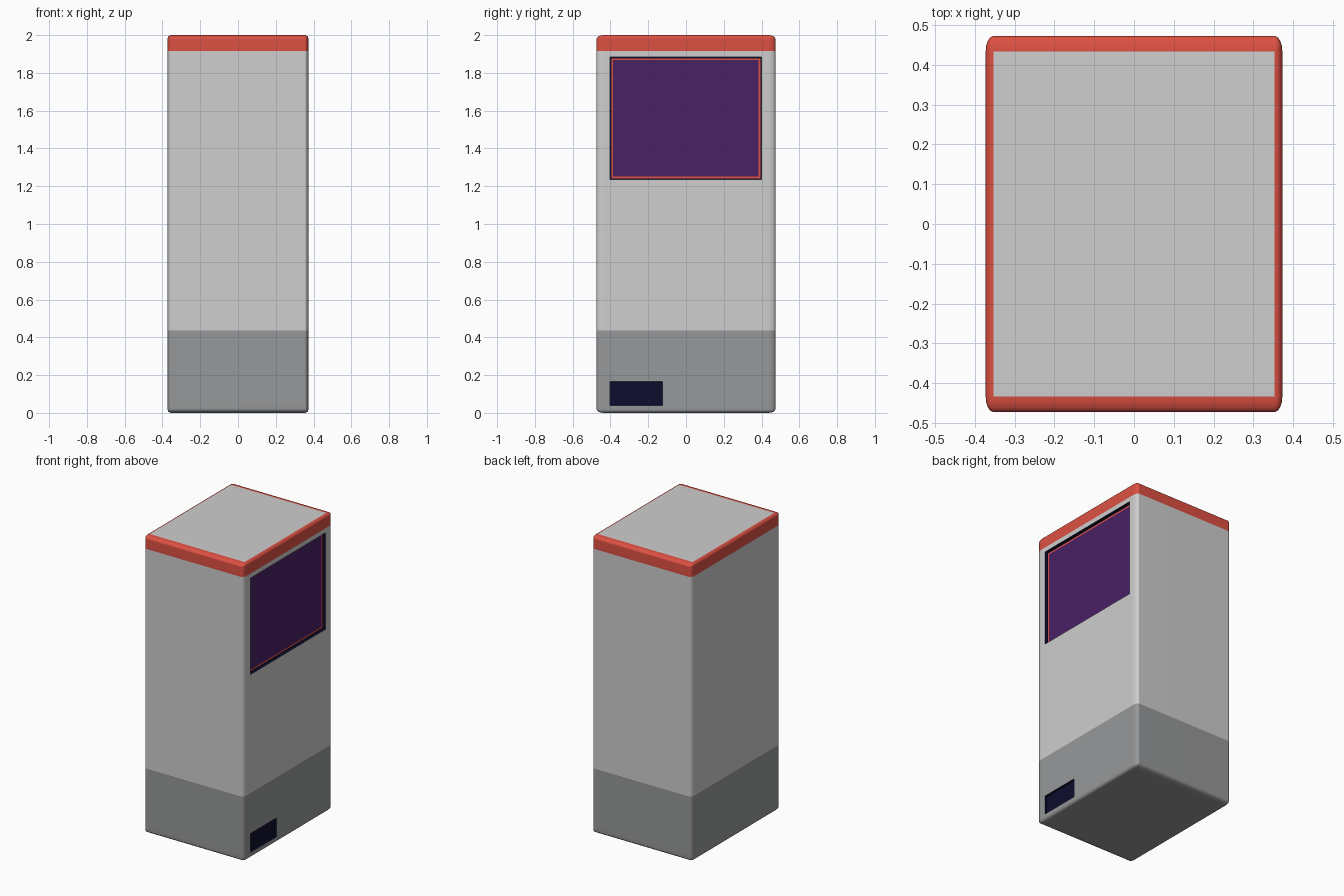
import bpy, bmesh
from mathutils import Matrix, Vector

if "Cube" in bpy.data.objects:
    bpy.data.objects.remove(bpy.data.objects["Cube"])

W, D, H = 0.746, 0.946, 2.0
COLOURS = [("light grey", (0.62, 0.62, 0.62)), ("dark grey", (0.31, 0.315, 0.32)),
           ("red", (0.72, 0.08, 0.055)), ("navy", (0.004, 0.004, 0.028)),
           ("purple", (0.068, 0.015, 0.13))]
LIGHT, DARK, RED, NAVY, PURPLE = range(5)

mesh = bpy.data.meshes.new("kiosk_cabinet")
cabinet = bpy.data.objects.new("kiosk_cabinet", mesh)
bpy.context.collection.objects.link(cabinet)
for name, rgb in COLOURS:
    m = bpy.data.materials.new(name)
    m.diffuse_color = (*rgb, 1)
    m.use_nodes = True
    m.node_tree.nodes["Principled BSDF"].inputs["Base Color"].default_value = m.diffuse_color
    mesh.materials.append(m)

# Rounded body: bevelled at double width and height, then squeezed
bm = bmesh.new()
bmesh.ops.create_cube(bm, size=1)
bmesh.ops.scale(bm, vec=(W * 2, D, H * 2), verts=bm.verts)
bmesh.ops.bevel(bm, geom=bm.edges[:], offset=0.039, segments=4, profile=0.5, affect='EDGES')
bmesh.ops.scale(bm, vec=(0.5, 1, 0.5), verts=bm.verts)
bmesh.ops.translate(bm, vec=(0, 0, H / 2), verts=bm.verts)


def cut(axis, value):
    co, no = Vector((0, 0, 0)), Vector((0, 0, 0))
    co[axis], no[axis] = value, 1
    bmesh.ops.bisect_plane(bm, geom=bm.verts[:] + bm.edges[:] + bm.faces[:],
                           plane_co=co, plane_no=no, dist=1e-5)


# Cuts for the colour bands, the screen and the lower slot (y0, y1, z0, z1)
SCREEN = (-0.402, 0.400, 1.235, 1.884)
SLOT = (-0.402, -0.125, 0.038, 0.165)
for z in (0.437, 1.915) + SCREEN[2:] + SLOT[2:]:
    cut(2, z)
for y in sorted(set(SCREEN[:2] + SLOT[:2])):
    cut(1, y)

# Bands by height; the flat roof panel is light
bm.normal_update()
for f in bm.faces:
    z = f.calc_center_median().z
    f.material_index = DARK if z < 0.437 else RED if z > 1.915 else LIGHT
    if f.normal.z > 0.999:
        f.material_index = LIGHT


def recess(box, steps):
    """Sink the right-side faces inside box, insetting and colouring each step."""
    faces = []
    for f in bm.faces:
        c = f.calc_center_median()
        if f.normal.x > 0.99 and box[0] < c.y < box[1] and box[2] < c.z < box[3]:
            faces.append(f)
    for thick, depth, rim, inner in steps:
        ring = bmesh.ops.inset_region(bm, faces=faces, thickness=thick, depth=depth,
                                      use_even_offset=True, use_boundary=True)["faces"]
        for f in ring:
            f.material_index = rim
        for f in faces:
            f.material_index = inner


# Sunken screen with dark frame and red line, and the dark slot
recess(SCREEN, [(0.0005, -0.02, NAVY, NAVY), (0.006, 0, NAVY, RED), (0.010, 0, RED, PURPLE)])
recess(SLOT, [(0.0005, -0.015, NAVY, NAVY)])

bm.to_mesh(mesh)
bm.free()

# Smooth rounded edges, flat panels
bpy.context.view_layer.objects.active = cabinet
cabinet.select_set(True)
bpy.ops.object.shade_smooth_by_angle(angle=0.7)
wn = cabinet.modifiers.new("flat_panels", 'WEIGHTED_NORMAL')
wn.keep_sharp = True
